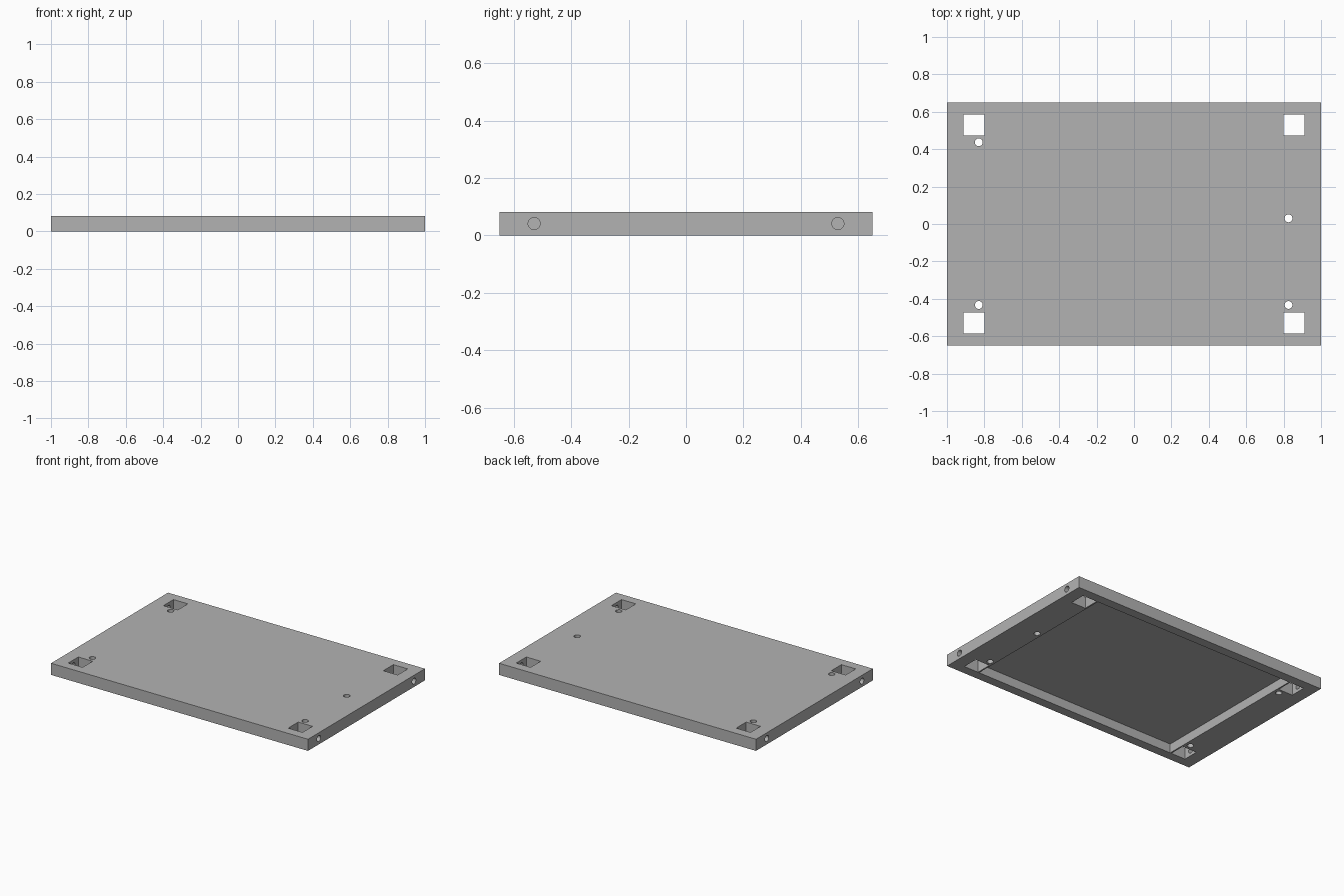
import bpy
import math

default = bpy.data.objects.get("Cube")
if default:
    bpy.data.objects.remove(default, do_unlink=True)

LENGTH, WIDTH, HEIGHT = 2.0, 1.3, 0.082
HOLE_RADIUS = 0.021
POCKET_X, POCKET_Y, POCKET_SIZE = 0.856, 0.529, 0.112

# Single plain colour
grey = bpy.data.materials.new("plain_grey")
grey.use_nodes = True
colour = (0.45, 0.45, 0.45, 1.0)
grey.diffuse_color = colour
grey.node_tree.nodes["Principled BSDF"].inputs["Base Color"].default_value = colour


def box(name, centre, size):
    bpy.ops.mesh.primitive_cube_add(size=1, location=centre)
    obj = bpy.context.object
    obj.name = name
    obj.scale = size
    bpy.ops.object.transform_apply(location=True, rotation=True, scale=True)
    obj.data.materials.append(grey)
    return obj


def drill(name, centre, depth, tilt=0.0):
    bpy.ops.mesh.primitive_cylinder_add(
        vertices=32, radius=HOLE_RADIUS, depth=depth,
        location=centre, rotation=(0, tilt, 0))
    obj = bpy.context.object
    obj.name = name
    obj.data.materials.append(grey)
    return obj


# Main slab
panel = box("panel", (0, 0, HEIGHT / 2), (LENGTH, WIDTH, HEIGHT))

# Shallow recess in the underside
RECESS_DEPTH = 0.064
cutters = [box("recess_cutter", (0, 0, 0), (1.58, 1.17, 2 * RECESS_DEPTH))]

# Square corner holes, each reached by a round hole from the end face
for sx in (-1, 1):
    for sy in (-1, 1):
        cutters.append(box("square_hole_cutter",
                           (sx * POCKET_X, sy * POCKET_Y, HEIGHT / 2),
                           (POCKET_SIZE, POCKET_SIZE, 0.3)))
        cutters.append(drill("end_hole_cutter",
                             (sx * 0.96, sy * POCKET_Y, HEIGHT / 2),
                             0.2, math.pi / 2))

# Vertical round holes
for x, y in ((-0.83, 0.437), (-0.83, -0.433), (0.826, 0.03), (0.826, -0.433)):
    cutters.append(drill("round_hole_cutter", (x, y, HEIGHT / 2), 0.3))

# Cut everything out of the slab
bpy.ops.object.select_all(action="DESELECT")
panel.select_set(True)
bpy.context.view_layer.objects.active = panel
for cutter in cutters:
    cutter.hide_render = True
    cut = panel.modifiers.new("cut", "BOOLEAN")
    cut.operation = "DIFFERENCE"
    cut.solver = "EXACT"
    cut.object = cutter
    bpy.ops.object.modifier_apply(modifier=cut.name)
for cutter in cutters:
    bpy.data.objects.remove(cutter, do_unlink=True)

# Smooth round bores, crisp edges elsewhere
bpy.ops.object.shade_smooth_by_angle(angle=math.radians(30))
